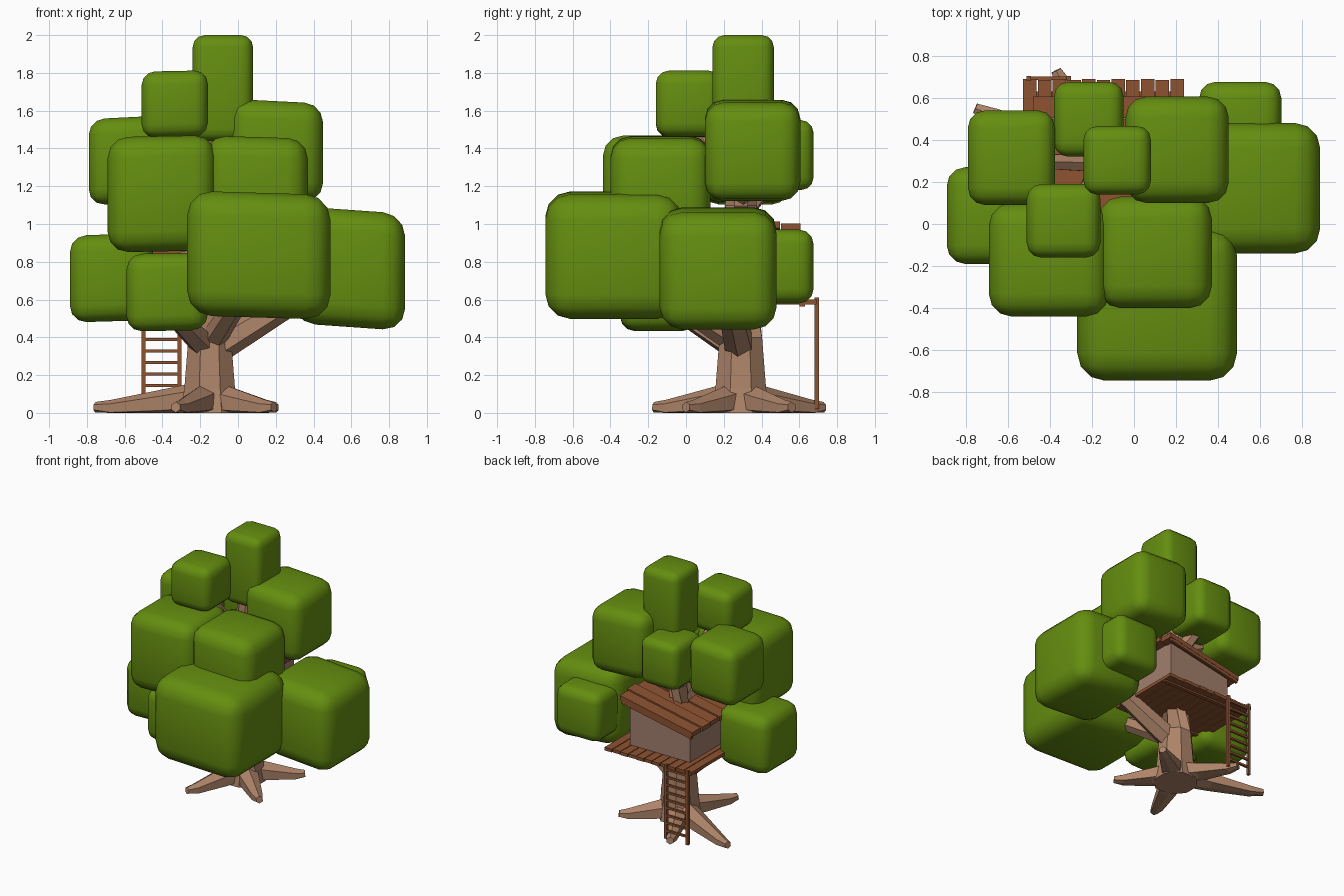
import bpy, bmesh, math
from mathutils import Vector, Matrix

if "Cube" in bpy.data.objects:
    bpy.data.objects.remove(bpy.data.objects["Cube"])


def material(name, rgb):
    m = bpy.data.materials.new(name)
    m.diffuse_color = (*rgb, 1)
    m.use_nodes = True
    m.node_tree.nodes["Principled BSDF"].inputs["Base Color"].default_value = m.diffuse_color
    return m


LEAF = material("leaf_green", (0.13, 0.27, 0.005))
BARK = material("bark", (0.42, 0.23, 0.14))
WOOD = material("plank_wood", (0.27, 0.085, 0.03))
WALL = material("wall_wood", (0.36, 0.21, 0.15))


def finish(bm, name, mat, angle=None):
    bmesh.ops.recalc_face_normals(bm, faces=bm.faces)
    me = bpy.data.meshes.new(name)
    bm.to_mesh(me)
    bm.free()
    ob = bpy.data.objects.new(name, me)
    bpy.context.collection.objects.link(ob)
    me.materials.append(mat)
    if angle:
        bpy.ops.object.select_all(action='DESELECT')
        ob.select_set(True)
        bpy.context.view_layer.objects.active = ob
        bpy.ops.object.shade_smooth_by_angle(angle=math.radians(angle))
    return ob


def add_box(bm, lo, hi):
    lo, hi = Vector(lo), Vector(hi)
    m = Matrix.Translation((lo + hi) / 2) @ Matrix.Diagonal((*(hi - lo), 1))
    return bmesh.ops.create_cube(bm, size=1, matrix=m)["verts"]


def add_tube(bm, pts, radii, sides):
    # faceted tapering limb, kept above the ground
    pts = [Vector(p) for p in pts]
    rings = []
    for i, p in enumerate(pts):
        d = pts[min(i + 1, len(pts) - 1)] - pts[max(i - 1, 0)]
        q = d.to_track_quat('Z', 'Y')
        ring = []
        for k in range(sides):
            a = math.tau * (k + 0.5) / sides
            v = p + q @ Vector((math.cos(a), math.sin(a), 0)) * radii[i]
            v.z = max(v.z, 0)
            ring.append(bm.verts.new(v))
        rings.append(ring)
    for r0, r1 in zip(rings, rings[1:]):
        for k in range(sides):
            j = (k + 1) % sides
            bm.faces.new((r0[k], r0[j], r1[j], r1[k]))
    bm.faces.new(rings[0])
    bm.faces.new(rings[-1])


# foliage blocks: name, low corner, high corner, sideways slope
blocks = [
    ("top", (-.24, .14, 1.44), (.08, .465, 2.0), 0),
    ("upper_front", (-.51, -.16, 1.46), (-.16, .19, 1.81), .02),
    ("upper_right", (-.04, .10, 1.13), (.45, .605, 1.65), -.05),
    ("upper_left", (-.79, .09, 1.11), (-.375, .54, 1.565), .05),
    ("upper_back", (-.38, .32, 1.18), (-.05, .675, 1.55), 0),
    ("middle_left", (-.69, -.44, .855), (-.12, .10, 1.465), .02),
    ("middle_right", (-.17, -.40, .92), (.37, .13, 1.46), -.03),
    ("lower_front", (-.27, -.745, .505), (.49, -.02, 1.165), -.03),
    ("lower_right", (.29, -.14, .455), (.885, .48, 1.075), -.07),
    ("lower_left", (-.89, -.19, .485), (-.45, .27, .945), .03),
    ("bottom", (-.59, -.35, .435), (-.16, .06, .845), .02),
    ("lower_back", (.31, .30, .58), (.70, .675, .97), 0),
]
for name, lo, hi, slope in blocks:
    bm = bmesh.new()
    add_box(bm, lo, hi)
    cx = (lo[0] + hi[0]) / 2
    size = min(h - l for l, h in zip(lo, hi))
    bmesh.ops.bevel(bm, geom=bm.edges[:], offset=size * .2, segments=3,
                    profile=.5, affect='EDGES')
    for v in bm.verts:
        v.co.z += slope * (v.co.x - cx)
    finish(bm, "foliage_" + name, LEAF, 60)

# trunk
CX, CY = -.15, .29
bm = bmesh.new()
add_tube(bm, [(CX, CY, 0), (CX, CY, .13), (CX, CY, .4), (CX, CY, 1.1), (CX + .05, CY, 1.6)],
         [.165, .145, .122, .09, .06], 8)
finish(bm, "trunk", BARK)

# roots
bm = bmesh.new()
for x, y in [(-.33, -.17), (.19, .0), (.2, .56), (-.37, .73), (-.755, .55)]:
    d = Vector((x - CX, y - CY, 0))
    c = Vector((CX, CY, 0))
    add_tube(bm, [c + d * .12 + Vector((0, 0, .07)), c + d * .4 + Vector((0, 0, .05)),
                  c + d * .85 + Vector((0, 0, .025)), c + d + Vector((0, 0, .03))],
             [.09, .075, .045, .028], 6)
finish(bm, "roots", BARK)

# branches reaching into the foliage
bm = bmesh.new()
for z0, tip, r in [(.32, (.5, .2, .72), .085), (.33, (-.4, -.1, .58), .075),
                   (.36, (.1, -.3, .75), .07), (1.1, (.2, .35, 1.35), .05),
                   (1.1, (-.55, .3, 1.3), .05), (1.05, (-.25, .5, 1.3), .06),
                   (1.1, (-.33, .0, 1.6), .045), (.95, (-.35, -.1, 1.15), .06)]:
    add_tube(bm, [(CX, CY, z0), tip], [r, r * .7], 6)
finish(bm, "branches", BARK)

# platform: planks side by side, with two beams underneath
bm = bmesh.new()
for i in range(11):
    x = -.53 + .07 * i
    add_box(bm, (x + .003, .08, .575), (x + .067, .69 - .005 * (i % 2), .6))
for y in (.15, .6):
    add_box(bm, (-.52, y, .562), (.23, y + .03, .58))
finish(bm, "platform", WOOD)


def roof_z(x):
    return .86 + (x + .48) * .2


# cabin walls with a sloping top
bm = bmesh.new()
for v in add_box(bm, (-.42, .12, .6), (.11, .55, .9)):
    if v.co.z > .7:
        v.co.z = roof_z(v.co.x) - .01
finish(bm, "cabin_walls", WALL)

# sloping plank roof, planks alternate in height and length
bm = bmesh.new()
for i in range(5):
    y, lift, ext = .06 + .11 * i, .008 * (i % 2), .012 * (i % 2)
    for v in add_box(bm, (-.48 - ext, y + .003, 0), (.16 + ext, y + .107, .035)):
        v.co.z += roof_z(v.co.x) - .02 + lift
for y in (.06, .585):
    for v in add_box(bm, (-.47, y, 0), (.15, y + .02, .04)):
        v.co.z += roof_z(v.co.x) - .045
finish(bm, "roof", WOOD)

# ladder
bm = bmesh.new()
for x in (-.51, -.32):
    add_box(bm, (x, .68, .02), (x + .02, .703, .61))
for i in range(9):
    z = .075 + .061 * i
    add_box(bm, (-.5, .684, z), (-.31, .70, z + .016))
finish(bm, "ladder", WOOD)
